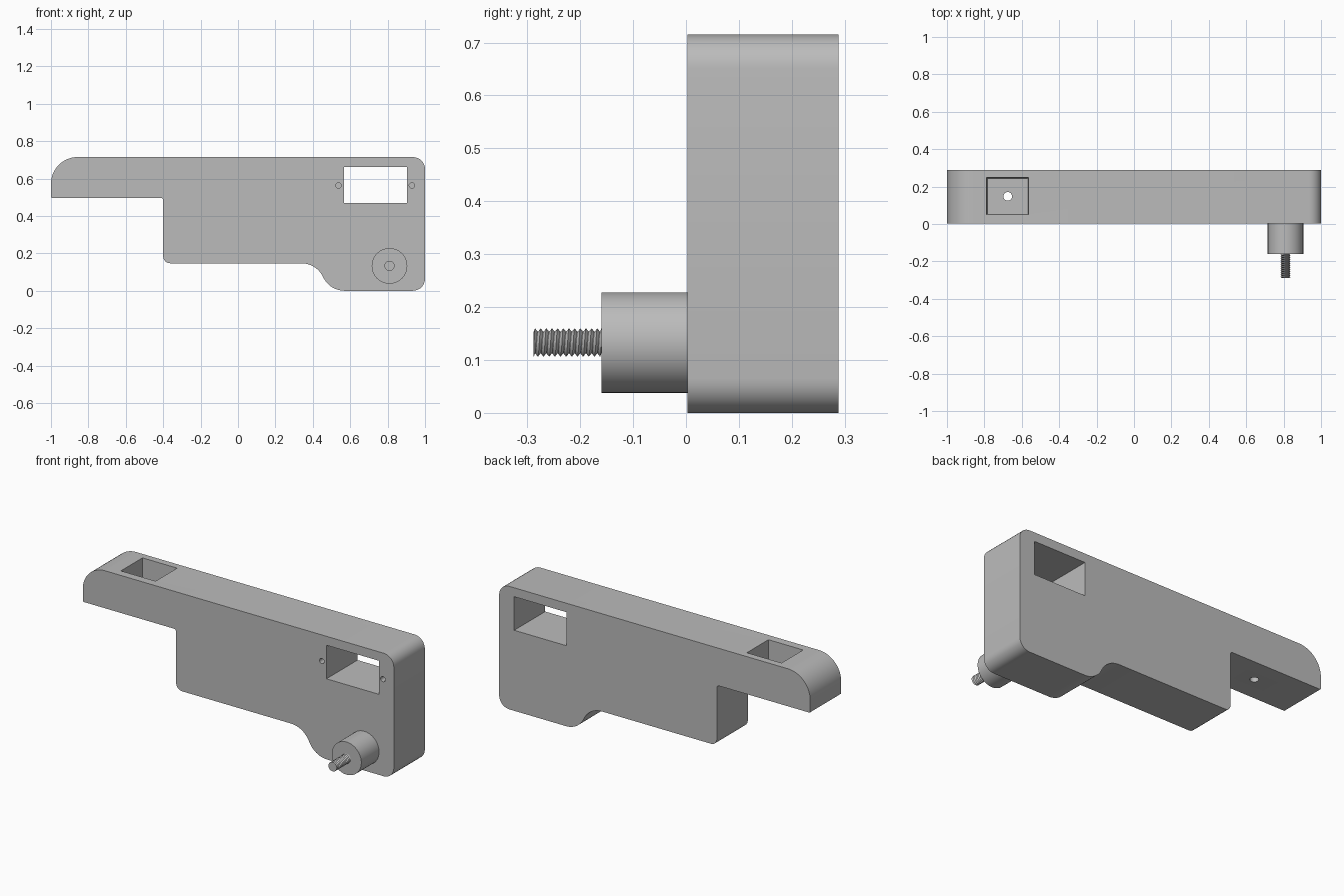
import bpy, bmesh, math
from mathutils import Vector, Matrix

if "Cube" in bpy.data.objects:
    bpy.data.objects.remove(bpy.data.objects["Cube"])

grey = bpy.data.materials.new("plain grey")
grey.diffuse_color = (0.5, 0.5, 0.5, 1)
grey.use_nodes = True
grey.node_tree.nodes["Principled BSDF"].inputs["Base Color"].default_value = grey.diffuse_color

BACK, FACE, BOSS_END, TIP = 0.288, 0.003, -0.16, -0.288
BOSS_X, BOSS_Z = 0.81, 0.133


def finish(bm, name, merge=True):
    if merge:
        bmesh.ops.remove_doubles(bm, verts=bm.verts, dist=1e-5)
    bmesh.ops.recalc_face_normals(bm, faces=bm.faces)
    mesh = bpy.data.meshes.new(name)
    bm.to_mesh(mesh)
    bm.free()
    obj = bpy.data.objects.new(name, mesh)
    bpy.context.collection.objects.link(obj)
    mesh.materials.append(grey)
    return obj


def smooth(obj, angle=30):
    bpy.ops.object.select_all(action='DESELECT')
    obj.select_set(True)
    bpy.context.view_layer.objects.active = obj
    bpy.ops.object.shade_smooth_by_angle(angle=math.radians(angle))


def rounded(corners):
    """Replace each (x, z, radius) corner with a tangent arc."""
    out = []
    for i, (x, z, r) in enumerate(corners):
        p = Vector((x, z))
        a = (Vector(corners[i - 1][:2]) - p).normalized()
        b = (Vector(corners[(i + 1) % len(corners)][:2]) - p).normalized()
        half = a.angle(b) / 2
        centre = p + (a + b).normalized() * r / math.sin(half)
        start, end = p + a * r / math.tan(half) - centre, p + b * r / math.tan(half) - centre
        sweep = start.angle(end)
        n = max(4, round(r * 110))
        for k in range(n + 1):
            t = k / n
            out.append(centre + (start * math.sin((1 - t) * sweep)
                                 + end * math.sin(t * sweep)) / math.sin(sweep))
    return out


def box(name, lo, hi, floor_inset=0):
    bm = bmesh.new()
    bmesh.ops.create_cube(bm, size=1)
    mid = [(l + h) / 2 for l, h in zip(lo, hi)]
    for v in bm.verts:
        inset = floor_inset if v.co.z < 0 else 0
        size = (hi[0] - lo[0] - 2 * inset, hi[1] - lo[1] - 2 * inset, hi[2] - lo[2])
        v.co = [m + c * s for m, c, s in zip(mid, v.co, size)]
    return finish(bm, name)


def cylinder(name, centre, radius, depth, axis='Y', sides=48):
    bm = bmesh.new()
    turn = Matrix.Rotation(math.pi / 2, 4, 'X') if axis == 'Y' else Matrix()
    bmesh.ops.create_cone(bm, cap_ends=True, segments=sides, radius1=radius, radius2=radius,
                          depth=depth, matrix=Matrix.Translation(centre) @ turn)
    return finish(bm, name)


# Main body: side outline pushed through the thickness
outline = rounded([
    (-1, 0.715, 0.143), (-1, 0.497, 0.006), (-0.4, 0.497, 0.014), (-0.4, 0.147, 0.036),
    (0.421, 0.147, 0.127), (0.489, 0, 0.127), (1, 0, 0.065), (1, 0.715, 0.065)])
bm = bmesh.new()
face = bm.faces.new([bm.verts.new((p.x, FACE, p.y)) for p in outline])
pushed = bmesh.ops.extrude_face_region(bm, geom=[face], use_keep_orig=True)['geom']
for v in pushed:
    if isinstance(v, bmesh.types.BMVert):
        v.co.y = BACK
body = finish(bm, "body")

# Openings: through window, screw holes beside it, top pocket with a drain hole
cutters = [
    box("window_cutter", (0.567, -0.1, 0.468), (0.903, 0.4, 0.663)),
    box("pocket_cutter", (-0.79, 0.048, 0.545), (-0.563, 0.25, 0.8), 0.006),
    cylinder("pocket_hole_cutter", (-0.675, 0.148, 0.5), 0.023, 0.14, 'Z', 32)]
for x in (0.537, 0.93):
    cutters.append(cylinder("screw_hole_cutter", (x, 0.0, 0.563), 0.015, 0.16, 'Y', 24))
bpy.context.view_layer.objects.active = body
for cutter in cutters:
    mod = body.modifiers.new("cut", 'BOOLEAN')
    mod.operation, mod.solver, mod.object = 'DIFFERENCE', 'EXACT', cutter
    bpy.ops.object.modifier_apply(modifier=mod.name)
    bpy.data.objects.remove(cutter)
smooth(body)

# Round boss on the front
smooth(cylinder("boss", (BOSS_X, (FACE + BOSS_END) / 2, BOSS_Z), 0.095, FACE - BOSS_END, sides=64))

# Threaded stud: core plus a helical ridge, trimmed flat at both ends
cylinder("stud_core", (BOSS_X, (BOSS_END + TIP) / 2, BOSS_Z), 0.0205, BOSS_END - TIP, sides=32)
sides, pitch = 32, 0.0107
rows = int((BOSS_END - TIP) / pitch * 2) + 6
bm = bmesh.new()
grid = []
for i in range(rows):
    radius = 0.027 if i % 2 else 0.020
    ring = []
    for j in range(sides + 1):
        a = 2 * math.pi * j / sides
        y = TIP + (i - 3 + 2 * j / sides) * pitch / 2
        ring.append(bm.verts.new((BOSS_X + radius * math.cos(a), min(max(y, TIP), BOSS_END),
                                  BOSS_Z + radius * math.sin(a))))
    grid.append(ring)
for i in range(rows - 1):
    for j in range(sides):
        bm.faces.new((grid[i][j], grid[i][j + 1], grid[i + 1][j + 1], grid[i + 1][j]))
smooth(finish(bm, "stud_thread"))
